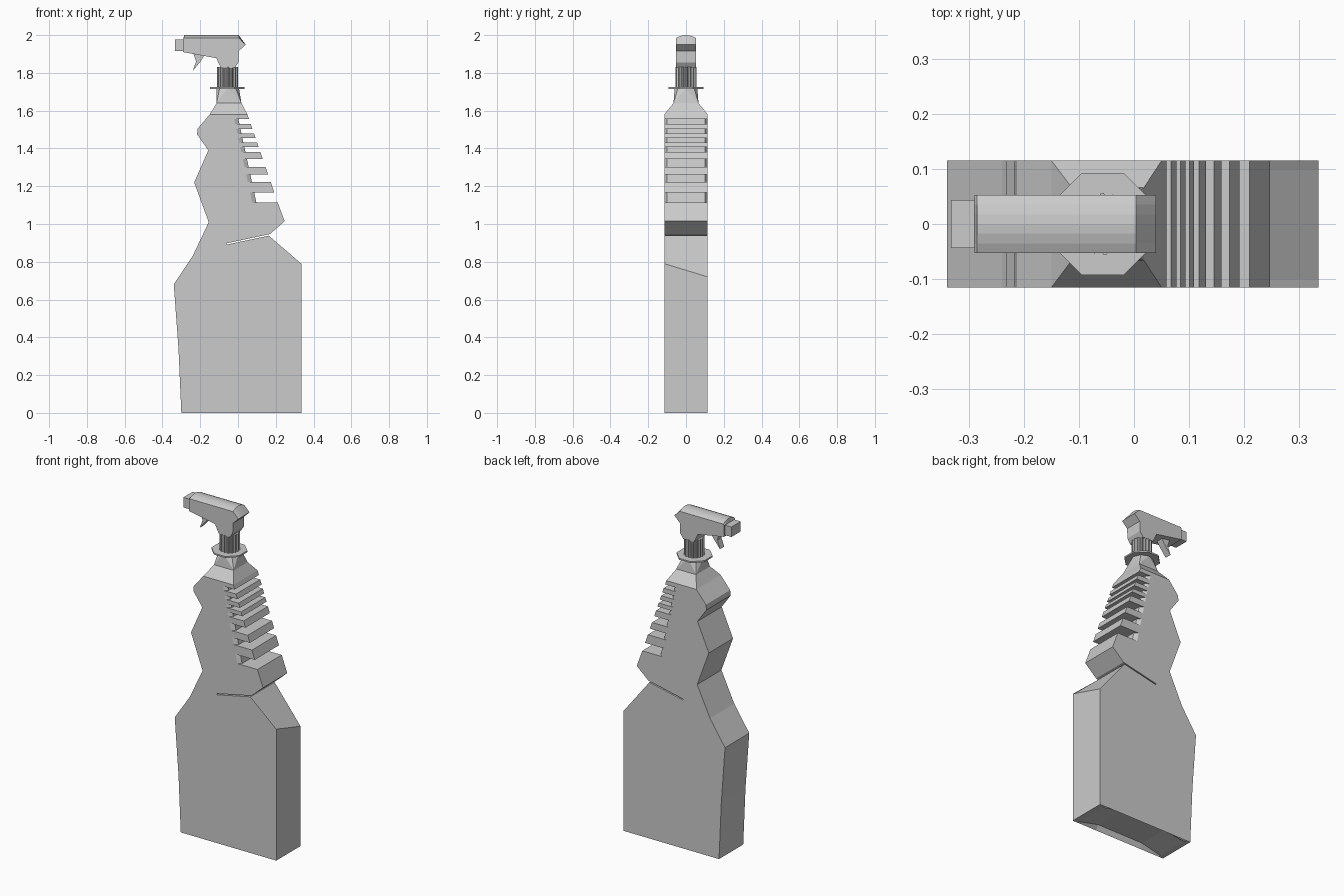
import bpy, bmesh
from math import sin, cos, pi

if "Cube" in bpy.data.objects:
    bpy.data.objects.remove(bpy.data.objects["Cube"])


def finish(name, bm):
    bmesh.ops.recalc_face_normals(bm, faces=bm.faces)
    me = bpy.data.meshes.new(name)
    bm.to_mesh(me)
    bm.free()
    ob = bpy.data.objects.new(name, me)
    bpy.context.collection.objects.link(ob)
    return ob


def loft(name, rings):
    """Skin a list of equal-length point loops and cap both ends."""
    bm = bmesh.new()
    loops = [[bm.verts.new(p) for p in ring] for ring in rings]
    n = len(loops[0])
    for a, b in zip(loops, loops[1:]):
        for i in range(n):
            j = (i + 1) % n
            bm.faces.new((a[i], a[j], b[j], b[i]))
    bm.faces.new(loops[0])
    bm.faces.new(loops[-1])
    return finish(name, bm)


def slab(name, profile, ys):
    """Loft x-z profiles across y; profile is a function of y."""
    return loft(name, [[(x, y, z) for x, z in profile(y)] for y in ys])


def hull(name, points):
    bm = bmesh.new()
    for p in points:
        bm.verts.new(p)
    bmesh.ops.convex_hull(bm, input=bm.verts)
    return finish(name, bm)


def rect(x0, x1, y, z):
    return [(x0, -y, z), (x1, -y, z), (x1, y, z), (x0, y, z)]


def ring(cx, radii, n, z, turn=0.0):
    return [(cx + radii[i % len(radii)] * cos(2 * pi * i / n + turn),
             radii[i % len(radii)] * sin(2 * pi * i / n + turn), z) for i in range(n)]


HALF = 0.115
NOTCHES = [(1.115, 1.168), (1.222, 1.262), (1.303, 1.345), (1.382, 1.408),
           (1.432, 1.454), (1.480, 1.502), (1.530, 1.555)]


# Bottle body: wavy grip on the left, ribbed back on the right, hollowed base
def body_profile(y):
    inner = abs(y) < 0.11
    lift = 0.03 if inner else 0.0
    corner = 0.755 - 0.035 * y / HALF
    pts = [(-0.30, 0), (-0.27, 0), (-0.14, lift), (0.17, lift), (0.30, 0), (0.335, 0),
           (0.335, corner), (0.163, 0.938), (-0.06, 0.891), (-0.06, 0.898),
           (0.17, 0.947), (0.247, 1.015)]
    for z0, z1 in NOTCHES:
        out = [0.21 - 0.344 * (z - 1.115) for z in (z0, z1)]
        deep = [0.075 - 0.216 * (z - 1.115) + (0.022 if inner else 0) for z in (z0, z1)]
        pts += [(out[0], z0), (deep[0], z0), (deep[1], z1), (out[1], z1)]
    pts += [(0.05, 1.58), (-0.15, 1.58), (-0.213, 1.505), (-0.217, 1.475),
            (-0.157, 1.39), (-0.232, 1.22), (-0.155, 1.01), (-0.24, 0.83),
            (-0.34, 0.68), (-0.315, 0.34)]
    return pts


slab("bottle_body", body_profile, (-HALF, -0.1, 0.1, HALF))

# Shoulder and neck
CX = -0.055
shoulder_top = rect(-0.113, 0.018, 0.066, 1.64)
hull("shoulder", rect(-0.15, 0.05, HALF, 1.58) + shoulder_top)
hull("neck", shoulder_top + ring(CX, [0.06], 8, 1.72))

# Octagonal flange and ridged screw cap
loft("neck_flange", [ring(CX - 0.002, [0.1], 8, z, pi / 8) for z in (1.715, 1.724)])
loft("screw_cap", [ring(CX, [0.056, 0.056, 0.049, 0.049], 64, z) for z in (1.72, 1.83)])


# Spray head with a gently arched top
def head_profile(y):
    top = 1.985 + 0.015 * (1 - (y / 0.053) ** 2)
    return [(-0.285, top), (0.004, top), (0.04, 1.95), (0.004, 1.915), (0.002, 1.855),
            (-0.018, 1.825), (-0.09, 1.825), (-0.115, 1.878), (-0.29, 1.91), (-0.29, 1.98)]


slab("spray_head", head_profile, [0.053 * i / 3 for i in range(-3, 4)])

# Nozzle and trigger
hull("nozzle", [(x, y, z) for x in (-0.333, -0.28) for y in (-0.044, 0.044)
                for z in (1.917, 1.977)])
trigger = [(-0.238, 1.91), (-0.222, 1.86), (-0.24, 1.81), (-0.197, 1.862),
           (-0.182, 1.885), (-0.182, 1.91)]
slab("trigger", lambda y: trigger, (-0.02, 0.02))
